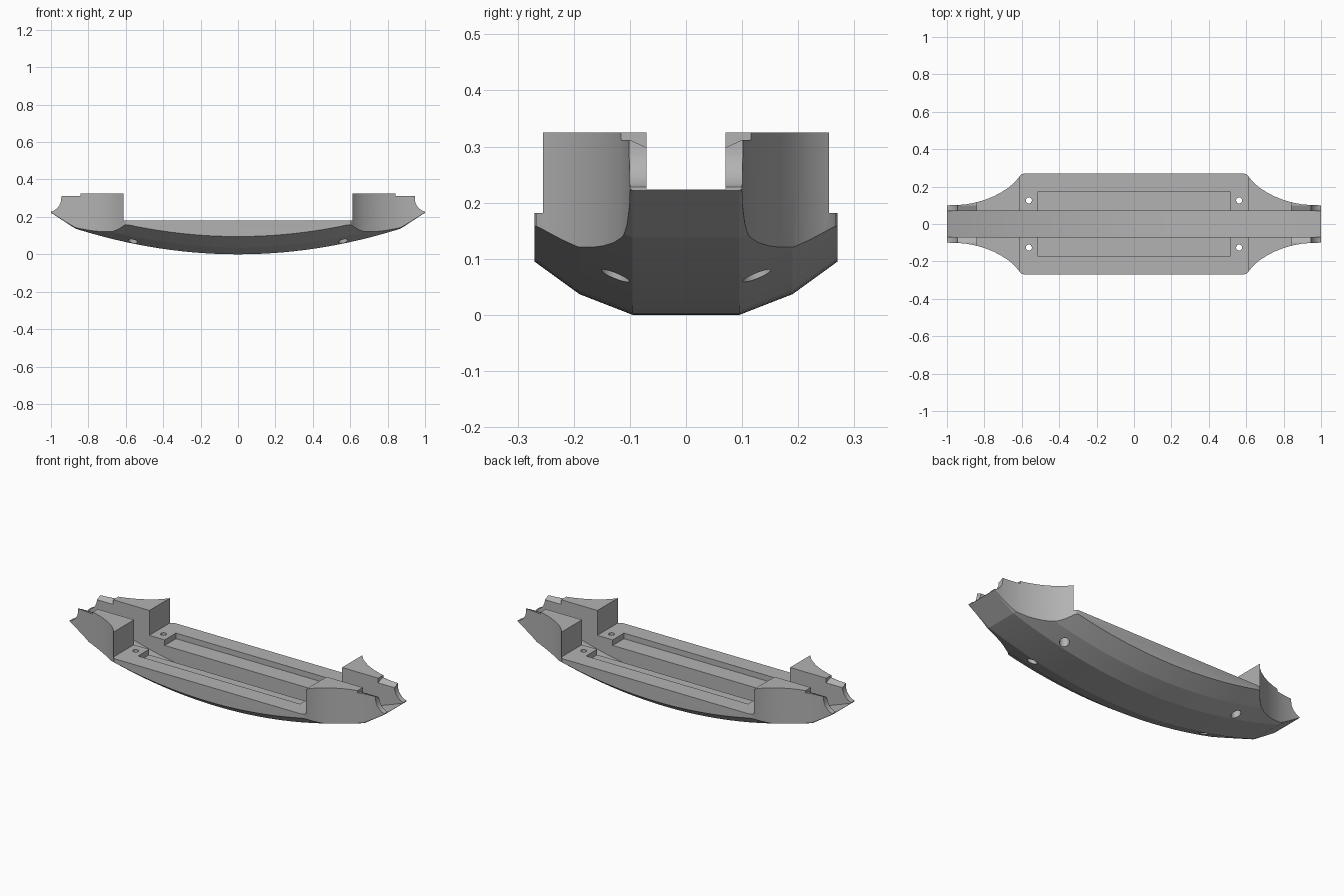
import bpy, bmesh, math
from mathutils import Matrix

cube = bpy.data.objects.get("Cube")
if cube:
    bpy.data.objects.remove(cube, do_unlink=True)

# One grey material
grey = bpy.data.materials.new("plain_grey")
grey.use_nodes = True
colour = (0.45, 0.45, 0.45, 1)
grey.diffuse_color = colour
grey.node_tree.nodes["Principled BSDF"].inputs["Base Color"].default_value = colour


def loft(name, rings):
    """Solid skin through matching closed rings of points."""
    bm = bmesh.new()
    loops = [[bm.verts.new(p) for p in ring] for ring in rings]
    n = len(loops[0])
    for a, b in zip(loops, loops[1:]):
        for i in range(n):
            j = (i + 1) % n
            bm.faces.new((a[i], a[j], b[j], b[i]))
    bm.faces.new(loops[0])
    bm.faces.new(loops[-1])
    bmesh.ops.recalc_face_normals(bm, faces=bm.faces)
    mesh = bpy.data.meshes.new(name)
    bm.to_mesh(mesh)
    bm.free()
    ob = bpy.data.objects.new(name, mesh)
    bpy.context.collection.objects.link(ob)
    return ob


def box(name, x0, x1, y0, y1, z0, z1):
    return loft(name, [[(x, y0, z0), (x, y1, z0), (x, y1, z1), (x, y0, z1)]
                       for x in (x0, x1)])


def cylinder(name, centre, radius, depth, along_y=False, sides=32):
    bm = bmesh.new()
    turn = Matrix.Rotation(math.pi / 2, 4, 'X') if along_y else Matrix()
    bmesh.ops.create_cone(bm, cap_ends=True, segments=sides, radius1=radius,
                          radius2=radius, depth=depth,
                          matrix=Matrix.Translation(centre) @ turn)
    mesh = bpy.data.meshes.new(name)
    bm.to_mesh(mesh)
    bm.free()
    ob = bpy.data.objects.new(name, mesh)
    bpy.context.collection.objects.link(ob)
    return ob


def stations(limit, count):
    return [limit * (2 * i / count - 1) for i in range(count + 1)]


# Plan outline: wide middle with rounded corners, flared in to narrow ends
quarter = [(1, 0.1), (0.95, 0.101), (0.9, 0.105), (0.85, 0.114), (0.8, 0.128),
           (0.75, 0.148), (0.71, 0.169), (0.67, 0.195), (0.64, 0.221),
           (0.618, 0.247), (0.61, 0.258), (0.6, 0.267), (0.585, 0.27)]
half = quarter + [(-x, y) for x, y in reversed(quarter)]
outline = half + [(x, -y) for x, y in reversed(half)]
body = loft("curved_base", [[(x, y, z) for x, y in outline] for z in (-0.1, 0.325)])


# Faceted underside swept along a shallow arc that steepens at the tips
def rise(x):
    x = abs(x)
    return x * x / 5.5 if x < 0.87 else 0.1376 + 0.65 * (x - 0.87)


side = [(0.095, 0), (0.19, 0.037), (0.27, 0.095), (0.35, 0.153)]
section = [(-y, z) for y, z in reversed(side)] + side
xs = sorted(stations(0.84, 28) + [s * x for s in (-1, 1) for x in (0.87, 1.05)])
hull = loft("underside_helper",
            [[(x, y, z + rise(x)) for y, z in section] + [(x, 0.35, 0.6), (x, -0.35, 0.6)]
             for x in xs])

cutters = []
# Central opening, shallow tray and curved lengthwise channel
cutters.append(box("opening_cutter", -0.612, 0.612, -0.4, 0.4, 0.182, 0.6))
cutters.append(box("tray_cutter", -0.515, 0.515, -0.172, 0.172, 0.15, 0.5))
cutters.append(loft("channel_cutter",
                    [[(x, -0.07, z), (x, 0.07, z), (x, 0.07, 0.7), (x, -0.07, 0.7)]
                     for x in stations(1.05, 36) for z in [0.03 + x * x / 5.16]]))

for s in (-1, 1):
    # Hollow round end and the clearance above it
    cutters.append(cylinder("end_cutter", (s * 1.02, 0, 0.3), 0.075, 0.8, True, 48))
    cutters.append(box("end_top_cutter", s * 0.945, s * 1.2, -0.4, 0.4, 0.3, 0.62))
    for t in (-1, 1):
        # Sloped notch on top of each post
        notch = [(0.04, 0.284), (0.1, 0.312), (0.3, 0.312), (0.3, 0.5), (0.04, 0.5)]
        cutters.append(loft("notch_cutter", [[(x * s, y * t, z) for y, z in notch]
                                             for x in (0.842, 1.15)]))
        # Screw hole with a wider counterbore below
        cutters.append(cylinder("hole_cutter", (s * 0.562, t * 0.126, 0.1), 0.016, 0.4))
        cutters.append(cylinder("counterbore_cutter", (s * 0.562, t * 0.126, 0.02), 0.025, 0.2))

for helper, mode in [(hull, 'INTERSECT')] + [(c, 'DIFFERENCE') for c in cutters]:
    helper.hide_render = True
    mod = body.modifiers.new(helper.name, 'BOOLEAN')
    mod.operation = mode
    mod.solver = 'EXACT'
    mod.object = helper

# Bake the cuts and drop the helpers
bpy.context.view_layer.update()
graph = bpy.context.evaluated_depsgraph_get()
result = bpy.data.meshes.new_from_object(body.evaluated_get(graph))
body.modifiers.clear()
body.data = result
for helper in [hull] + cutters:
    bpy.data.objects.remove(helper, do_unlink=True)

body.data.materials.clear()
body.data.materials.append(grey)
for poly in body.data.polygons:
    poly.material_index = 0

bpy.ops.object.select_all(action='DESELECT')
body.select_set(True)
bpy.context.view_layer.objects.active = body
bpy.ops.object.shade_smooth_by_angle(angle=math.radians(14))
